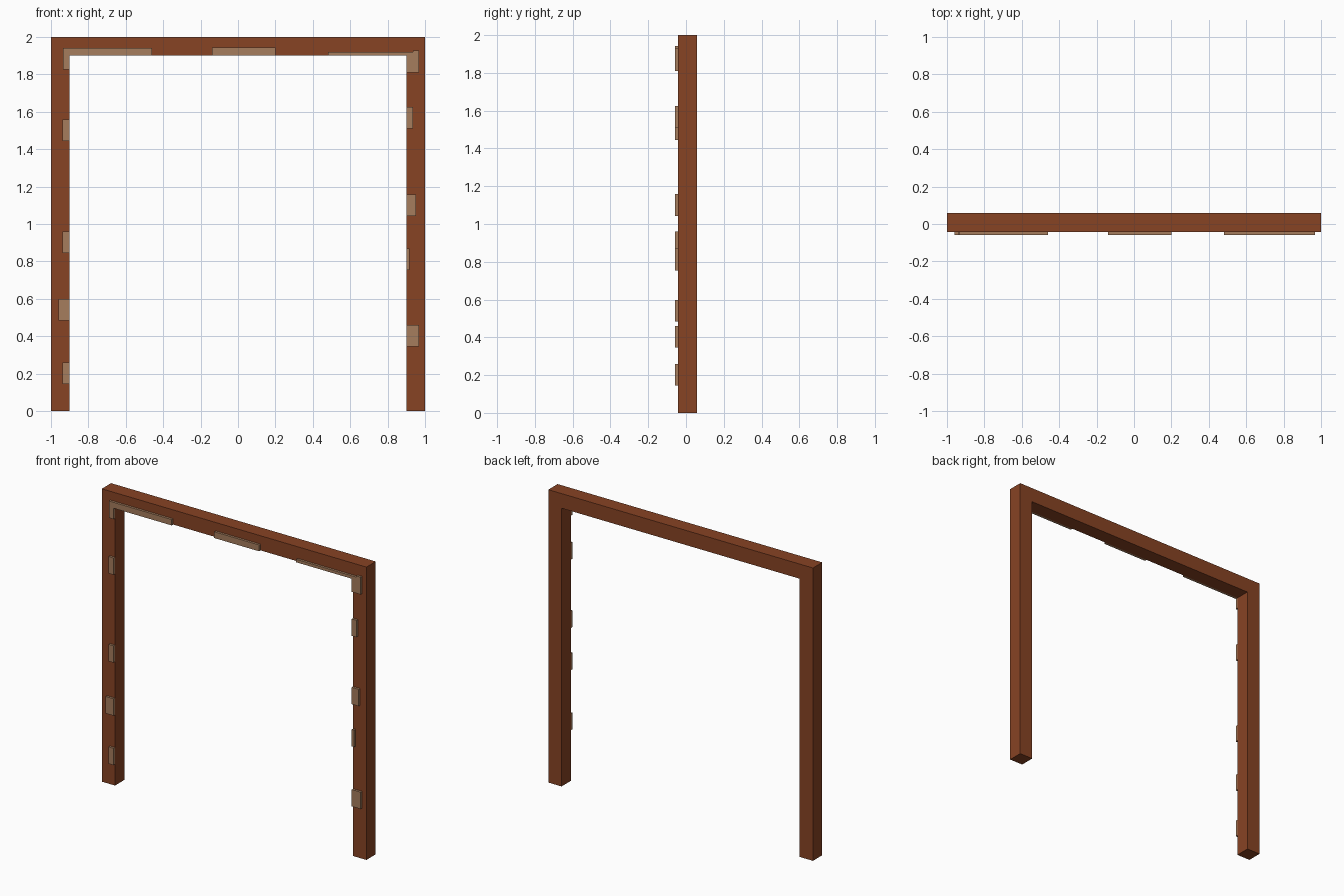
import bpy, bmesh

if "Cube" in bpy.data.objects:
    bpy.data.objects.remove(bpy.data.objects["Cube"])

def material(name, rgb):
    m = bpy.data.materials.new(name)
    m.diffuse_color = (*rgb, 1.0)
    m.use_nodes = True
    m.node_tree.nodes["Principled BSDF"].inputs["Base Color"].default_value = m.diffuse_color
    return m

wood = material("brown wood", (0.245, 0.056, 0.0175))
worn = material("pale worn wood", (0.38, 0.205, 0.11))

def slab(name, outline, y0, y1, mat):
    """Extrude an x-z outline from y0 back to y1."""
    bm = bmesh.new()
    face = bm.faces.new([bm.verts.new((x, y0, z)) for x, z in outline])
    ext = bmesh.ops.extrude_face_region(bm, geom=[face])
    for v in ext["geom"]:
        if isinstance(v, bmesh.types.BMVert):
            v.co.y = y1
    bmesh.ops.recalc_face_normals(bm, faces=bm.faces)
    me = bpy.data.meshes.new(name)
    bm.to_mesh(me)
    bm.free()
    me.materials.append(mat)
    ob = bpy.data.objects.new(name, me)
    bpy.context.collection.objects.link(ob)
    return ob

FRONT, BACK, PATCH = -0.042, 0.058, -0.058

# Door frame: two posts and a lintel in one piece
slab("door_frame", [(-1, 0), (-0.9, 0), (-0.9, 1.9), (0.9, 1.9), (0.9, 0),
                    (1, 0), (1, 2), (-1, 2)], FRONT, BACK, wood)

def patch(name, outline):
    slab(name, outline, PATCH, FRONT, worn)

def rect(x0, x1, z0, z1):
    return [(x0, z0), (x1, z0), (x1, z1), (x0, z1)]

# Worn corner patches
patch("left_corner_patch", [(-0.935, 1.825), (-0.9, 1.825), (-0.9, 1.9),
                            (-0.46, 1.9), (-0.46, 1.94), (-0.935, 1.94)])
patch("right_corner_patch", [(0.9, 1.81), (0.967, 1.81), (0.967, 1.928), (0.935, 1.928),
                             (0.935, 1.92), (0.48, 1.92), (0.48, 1.9), (0.9, 1.9)])

# Worn patch on the lintel
patch("lintel_patch", rect(-0.14, 0.2, 1.9, 1.943))

# Worn patches along the inner post edges: (side, width, bottom)
posts = [(-1, 0.037, 1.445), (-1, 0.037, 0.845), (-1, 0.06, 0.483), (-1, 0.037, 0.145),
         (1, 0.035, 1.51), (1, 0.052, 1.043), (1, 0.018, 0.755), (1, 0.067, 0.345)]
for i, (side, w, z) in enumerate(posts):
    x0, x1 = sorted((side * 0.9, side * (0.9 + w)))
    patch(f"post_patch_{i + 1}", rect(x0, x1, z, z + 0.115))
